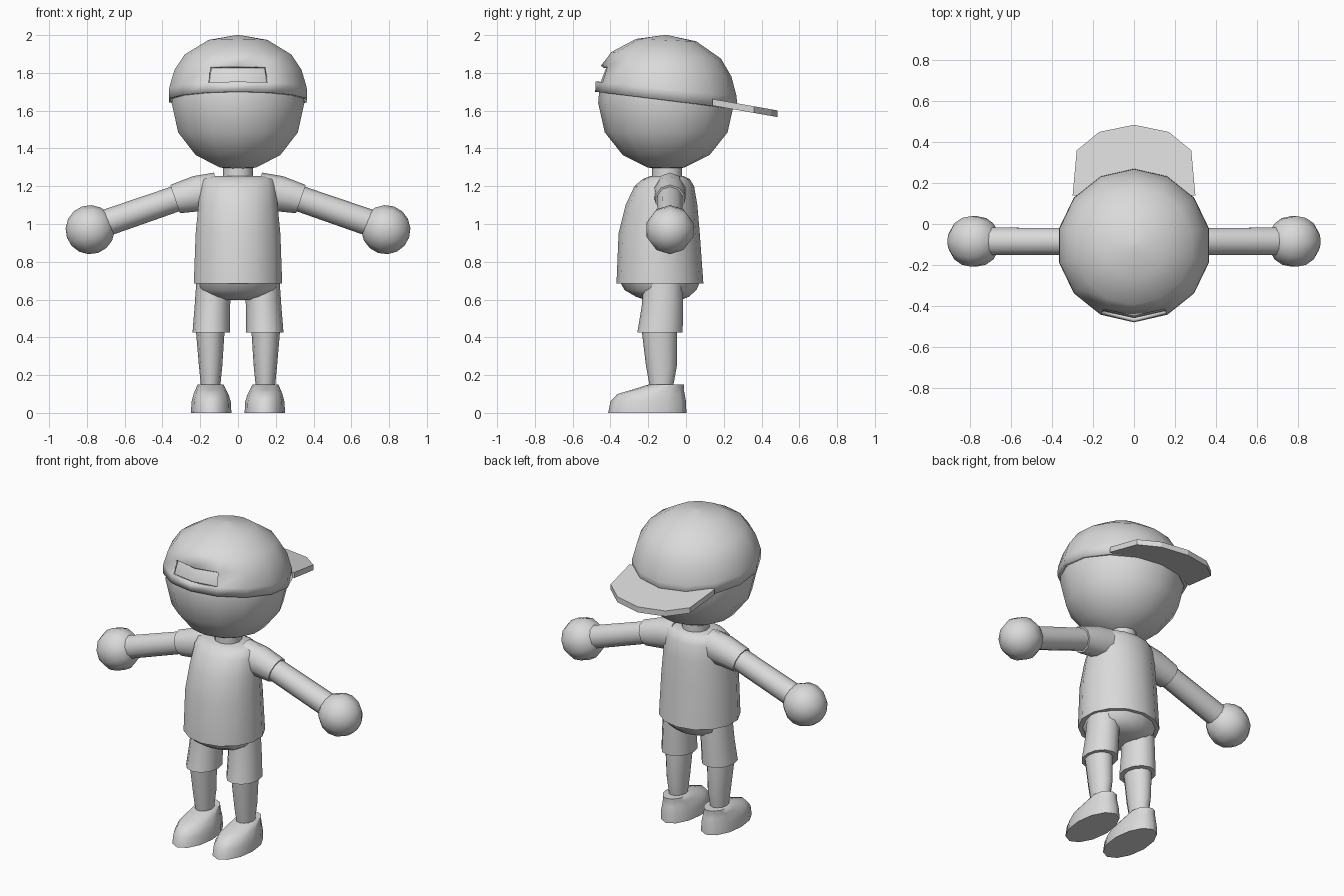
import bpy, bmesh, math
from mathutils import Matrix, Vector

cube = bpy.data.objects.get("Cube")
if cube:
    bpy.data.objects.remove(cube, do_unlink=True)

GREY = (0.7, 0.7, 0.7, 1)
mat = bpy.data.materials.new("light_grey")
mat.use_nodes = True
mat.diffuse_color = GREY
bsdf = next(n for n in mat.node_tree.nodes if n.type == 'BSDF_PRINCIPLED')
bsdf.inputs["Base Color"].default_value = GREY


def finish(name, bm, matrix=Matrix(), smooth=True):
    bmesh.ops.recalc_face_normals(bm, faces=bm.faces)
    bm.transform(matrix)
    mesh = bpy.data.meshes.new(name)
    bm.to_mesh(mesh)
    bm.free()
    mesh.materials.append(mat)
    ob = bpy.data.objects.new(name, mesh)
    bpy.context.collection.objects.link(ob)
    if smooth:
        bpy.ops.object.select_all(action='DESELECT')
        bpy.context.view_layer.objects.active = ob
        ob.select_set(True)
        bpy.ops.object.shade_smooth_by_angle(angle=math.radians(55))
    return ob


def loft_mesh(rings, n, caps=(True, True)):
    """Skin a stack of ellipses given as (cx, cy, z, rx, ry)."""
    bm = bmesh.new()
    loops = []
    for cx, cy, z, rx, ry in rings:
        angles = [2 * math.pi * i / n - math.pi / 2 for i in range(n)]
        loops.append([bm.verts.new((cx + rx * math.cos(a), cy + ry * math.sin(a), z))
                      for a in angles])
    for a, b in zip(loops, loops[1:]):
        for i in range(n):
            j = (i + 1) % n
            bm.faces.new((a[i], a[j], b[j], b[i]))
    if caps[0]:
        bm.faces.new(loops[0])
    if caps[1]:
        bm.faces.new(loops[-1])
    return bm


def loft(name, rings, n=12, matrix=Matrix()):
    return finish(name, loft_mesh(rings, n), matrix)


def round_rings(profile, cy):
    return [(0, cy, z, r, r) for r, z in profile]


HEAD_Y = -0.105

# Head and neck
loft("head", round_rings([(0.02, 1.285), (0.1, 1.3), (0.23, 1.365), (0.325, 1.485),
                          (0.36, 1.64), (0.352, 1.74), (0.32, 1.82), (0.25, 1.9),
                          (0.13, 1.95), (0.02, 1.965)], HEAD_Y), 14)
loft("neck", round_rings([(0.08, 1.22), (0.08, 1.33)], -0.1))

# Cap crown: tilted shell with an opening above the strap
bm = loft_mesh(round_rings([(0.376, 1.655), (0.373, 1.715), (0.345, 1.81), (0.29, 1.893),
                            (0.16, 1.973), (0.01, 2.0)], HEAD_Y), 14, (False, True))
opening = [f for f in bm.faces
           if f.calc_center_median().y < HEAD_Y - 0.33
           and 1.72 < f.calc_center_median().z < 1.8 and abs(f.calc_center_median().x) < 0.12]
bmesh.ops.delete(bm, geom=opening, context='FACES')
for v in bm.verts:
    v.co.z -= (0.12 - 0.25 * (v.co.z - 1.655)) * (v.co.y - HEAD_Y)
crown = finish("cap_crown", bm)
shell = crown.modifiers.new("thickness", 'SOLIDIFY')
shell.thickness = 0.02
shell.offset = -1

# Cap brim: flat, sloping plate
half = [(0.3, 0.14), (0.28, 0.36), (0.17, 0.45)]
outline = half + [(0, 0.485)] + [(-x, y) for x, y in reversed(half)]
bm = bmesh.new()
face = bm.faces.new([bm.verts.new((x, y, 1.66 - 0.176 * (y - 0.15))) for x, y in outline])
ext = bmesh.ops.extrude_face_region(bm, geom=[face])
bmesh.ops.translate(bm, vec=(0, 0, -0.035),
                    verts=[e for e in ext["geom"] if isinstance(e, bmesh.types.BMVert)])
finish("cap_brim", bm, smooth=False)

# Shirt body and hips
loft("shirt", [(0, -0.138, 0.685, 0.24, 0.23), (0, -0.142, 0.95, 0.23, 0.215),
               (0, -0.13, 1.1, 0.215, 0.19), (0, -0.115, 1.2, 0.205, 0.158),
               (0, -0.105, 1.238, 0.19, 0.125), (0, -0.1, 1.253, 0.15, 0.09)], 14)
loft("hips", [(0, -0.138, 0.7, 0.215, 0.215), (0, -0.135, 0.65, 0.205, 0.19),
              (0, -0.125, 0.615, 0.16, 0.14), (0, -0.12, 0.597, 0.09, 0.09)], 14)

for side, s in (("left", 1), ("right", -1)):
    # Arm parts run along local z from the cuff outwards
    direction = Vector((s * 0.945, 0, -0.326))
    arm = (Matrix.Translation((s * 0.333, -0.085, 1.132))
           @ direction.to_track_quat('Z', 'Y').to_matrix().to_4x4())
    loft(side + "_arm", [(0, 0, -0.1, 0.068, 0.068), (0, 0, 0.4, 0.071, 0.071)], 10, arm)

    # Sleeve, bending level toward the shoulder
    bm = loft_mesh([(0, 0, -0.25, 0.085, 0.095), (0, 0, -0.13, 0.086, 0.09),
                    (0, 0, 0, 0.079, 0.079)], 10)
    bm.transform(arm)
    for v in bm.verts:
        inward = max(0, 0.27 - abs(v.co.x))
        v.co.z -= inward * 0.22
    finish(side + "_sleeve", bm)

    bm = bmesh.new()
    bmesh.ops.create_uvsphere(bm, u_segments=10, v_segments=8, radius=0.13)
    finish(side + "_hand", bm, Matrix.Translation((s * 0.783, -0.085, 0.97)) @
           direction.to_track_quat('Z', 'Y').to_matrix().to_4x4())

    # Shorts leg, shin and shoe
    loft(side + "_shorts_leg", [(s * 0.142, -0.138, 0.425, 0.099, 0.12),
                                (s * 0.136, -0.125, 0.56, 0.094, 0.11),
                                (s * 0.128, -0.12, 0.69, 0.093, 0.105)])
    loft(side + "_shin", [(s * 0.145, -0.13, 0.13, 0.05, 0.06),
                          (s * 0.145, -0.13, 0.25, 0.062, 0.082),
                          (s * 0.147, -0.142, 0.45, 0.077, 0.094)])
    loft(side + "_shoe", [(s * 0.142, -0.205, 0, 0.107, 0.207),
                          (s * 0.142, -0.2, 0.06, 0.104, 0.2),
                          (s * 0.143, -0.185, 0.1, 0.092, 0.178),
                          (s * 0.144, -0.15, 0.122, 0.082, 0.138),
                          (s * 0.145, -0.105, 0.15, 0.069, 0.094)])
